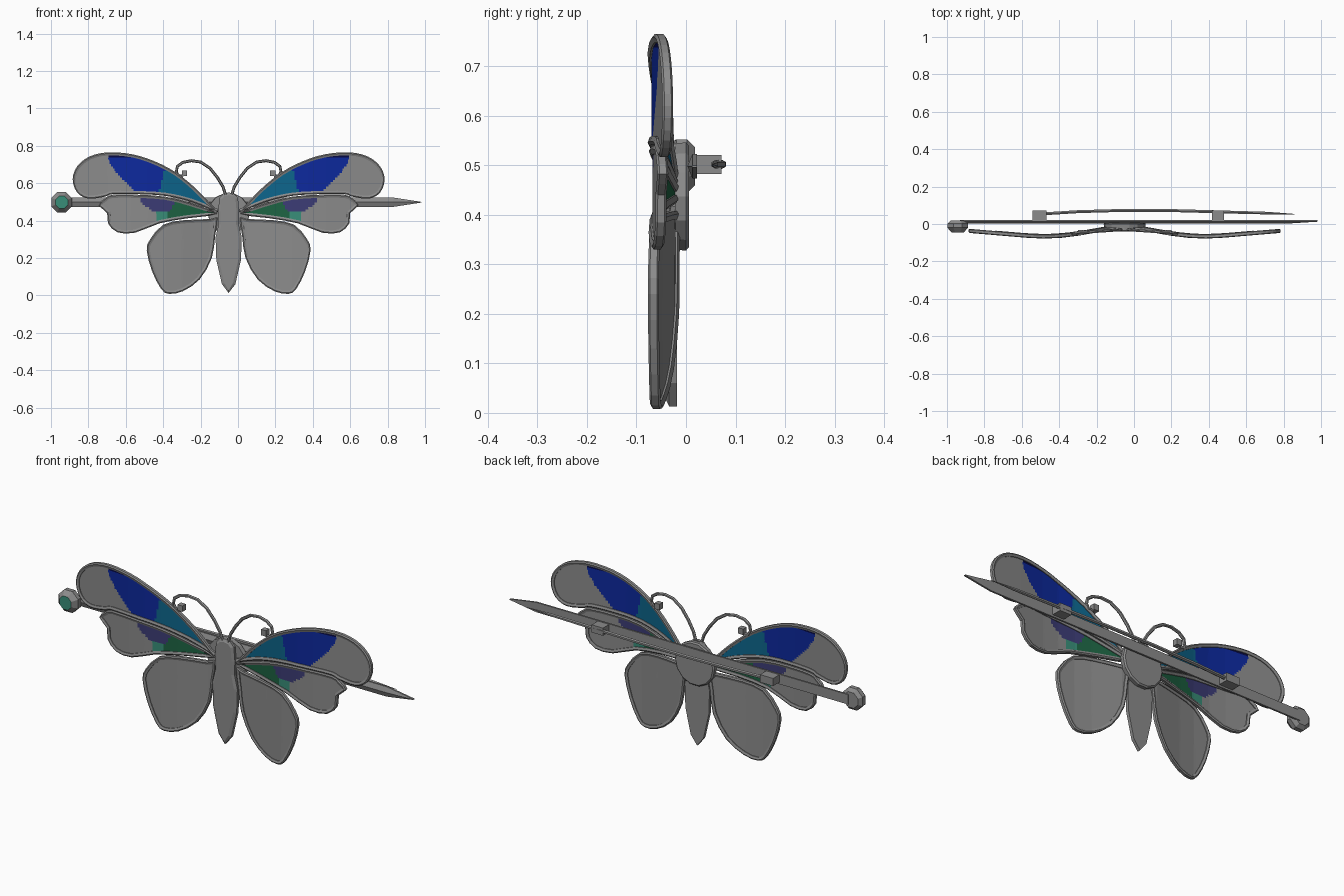
import bpy, bmesh, math
from mathutils import Vector

if "Cube" in bpy.data.objects:
    bpy.data.objects.remove(bpy.data.objects["Cube"])

CX = -0.05  # butterfly axis


def mat(name, r, g, b):
    m = bpy.data.materials.new(name)
    m.diffuse_color = (r, g, b, 1)
    m.use_nodes = True
    m.node_tree.nodes["Principled BSDF"].inputs["Base Color"].default_value = m.diffuse_color
    return m


GREY = mat("grey metal", .26, .26, .26)
TEAL = mat("teal enamel", .004, .13, .26)
BLUE = mat("blue enamel", .004, .022, .34)
NAVY = mat("navy enamel", .002, .003, .06)
GREEN = mat("green enamel", .012, .125, .055)
PURPLE = mat("violet enamel", .045, .045, .18)
MINT = mat("mint gem", .04, .27, .19)
ALL = [GREY, TEAL, BLUE, NAVY, GREEN, PURPLE, MINT]


def finish(bm, name, x=0, mirror=False, mats=(GREY,), thick=0):
    bmesh.ops.recalc_face_normals(bm, faces=bm.faces)
    me = bpy.data.meshes.new(name)
    bm.to_mesh(me)
    bm.free()
    for m in mats:
        me.materials.append(m)
    ob = bpy.data.objects.new(name, me)
    ob.location.x = x
    bpy.context.collection.objects.link(ob)
    if thick:
        md = ob.modifiers.new("thickness", 'SOLIDIFY')
        md.thickness, md.offset = thick, 0
    if mirror:
        md = ob.modifiers.new("mirror", 'MIRROR')
        md.use_mirror_merge = False
    return ob


def loft(bm, rings, closed=False, caps=True):
    vs = [[bm.verts.new(p) for p in r] for r in rings]
    n = len(vs[0])
    for i in range(len(vs) if closed else len(vs) - 1):
        a, b = vs[i], vs[(i + 1) % len(vs)]
        for j in range(n):
            bm.faces.new((a[j], a[(j + 1) % n], b[(j + 1) % n], b[j]))
    if caps and not closed:
        bm.faces.new(vs[0])
        bm.faces.new(vs[-1])
    return vs


def smooth(pts, n=3):
    """Closed Catmull-Rom through 2D points."""
    out, k = [], len(pts)
    for i in range(k):
        a, b, c, d = (Vector(pts[(i + j) % k]) for j in (-1, 0, 1, 2))
        for s in range(n):
            t = s / n
            out.append(.5 * (2 * b + (c - a) * t + (2 * a - 5 * b + 4 * c - d) * t * t
                             + (3 * b - a - 3 * c + d) * t ** 3))
    return out


def inset(pts, w):
    k = len(pts)
    area = sum(pts[i].x * pts[(i + 1) % k].y - pts[(i + 1) % k].x * pts[i].y for i in range(k))
    s = 1 if area > 0 else -1
    out = []
    for i in range(k):
        t = (pts[(i + 1) % k] - pts[i - 1]).normalized()
        out.append(pts[i] + Vector((-t.y, t.x)) * s * w)
    return out


BEND = [(-1, -.02), (0, -.02), (.1, -.026), (.25, -.052), (.34, -.063), (.43, -.067),
        (.52, -.063), (.65, -.052), (.9, -.031)]


def bend(d):
    for (a, ya), (b, yb) in zip(BEND, BEND[1:]):
        if d <= b:
            return ya + (yb - ya) * (d - a) / (b - a)
    return BEND[-1][1]


# enamel colour rules (d = distance from the axis, z = height)
def upper_rule(d, z):
    if d < .335 + (.70 - z) * .25:
        return 1
    edge = .645 - max(0, .74 - z) ** 1.5 * 1.9
    if d > edge:
        return 0
    return 3 if z > .735 and d > .5 else 2


def middle_rule(d, z):
    if z < .452:
        return 4 if d < .325 else 6 if d < .39 else 0
    if d < .265 + (.54 - z) * .55:
        return 4
    return 5 if d < .485 - (.54 - z) ** 2 * 10 else 0


def wing(name, pts, rule, n, dy=0):
    pts = smooth(pts, n)
    inner = inset(pts, .017)
    mid = inset(pts, .006)
    # raised rim
    bm = bmesh.new()
    rings = []
    for o, m, i in zip(pts, mid, inner):
        y, ym, yi = bend(o.x) + dy, bend(m.x) + dy, bend(i.x) + dy
        rings.append([(o.x, y - .007, o.y), (m.x, ym - .011, m.y), (i.x, yi - .007, i.y),
                      (i.x, yi + .007, i.y), (m.x, ym + .011, m.y), (o.x, y + .007, o.y)])
    loft(bm, rings, closed=True)
    finish(bm, name + "_rim", CX, True)
    # enamel panel, diced finely so that it bends and takes colour
    bm = bmesh.new()
    f = bm.faces.new([bm.verts.new((p.x, 0, p.y)) for p in inset(pts, .012)])
    bmesh.ops.triangulate(bm, faces=[f])
    for axis in ((1, 0, 0), (0, 0, 1)):
        for k in range(1, 75):
            bmesh.ops.bisect_plane(bm, geom=bm.verts[:] + bm.edges[:] + bm.faces[:],
                                   plane_co=Vector(axis) * k * .0121, plane_no=axis)
    for f in bm.faces:
        c = f.calc_center_median()
        f.material_index = rule(c.x, c.z)
    for v in bm.verts:
        v.co.y = bend(v.co.x) + dy
    finish(bm, name + "_panel", CX, True, ALL, .006)


wing("upper_wing", [(.06, .445), (.09, .482), (.176, .572), (.283, .658), (.396, .717),
                    (.513, .754), (.642, .765), (.743, .743), (.81, .69), (.834, .62),
                    (.81, .55), (.75, .517), (.66, .528), (.62, .541), (.487, .541),
                    (.34, .532), (.2, .50)], upper_rule, 3)
wing("middle_wing", [(.06, .437), (.2, .493), (.34, .528), (.487, .538), (.62, .538),
                     (.66, .52), (.695, .482), (.65, .44), (.645, .385), (.595, .337),
                     (.5, .335), (.37, .385), (.22, .412)], middle_rule, 2, .002)
wing("lower_wing", [(.06, .415), (.1, .408), (.24, .402), (.35, .378), (.42, .30), (.438, .24),
                    (.41, .13), (.362, .035), (.32, .008), (.245, .022), (.155, .085),
                    (.09, .20), (.072, .32)], lambda d, z: 0, 2, .001)

# body: bevelled slab from a half outline
half = [(0, .55), (.03, .543), (.05, .52), (.056, .45), (.054, .38), (.07, .31),
        (.066, .19), (.036, .06), (0, .013)]
outline = [Vector(p) for p in half] + [Vector((-x, z)) for x, z in half[-2:0:-1]]
core = inset(outline, .014)
bm = bmesh.new()
loft(bm, [[(p.x, y, p.y) for p in o] for o, y in
          ((outline, -.018), (outline, -.034), (core, -.041))])
finish(bm, "body", CX)

# back plate
bm = bmesh.new()
loft(bm, [[(r * math.cos(a * math.tau / 14), y, .437 + r * math.sin(a * math.tau / 14))
           for a in range(14)] for r, y in ((.11, -.022), (.112, .0), (.105, .006))])
finish(bm, "back_plate", CX)


# antennae and pin: tubes along paths
def tube(name, path, radii, x=0, mirror=False, sides=6):
    path = [Vector(p) for p in path]
    bm = bmesh.new()
    rings = []
    for i, p in enumerate(path):
        t = (path[min(i + 1, len(path) - 1)] - path[max(i - 1, 0)]).normalized()
        u = t.cross(Vector((0, 1, 0))).normalized()
        v = t.cross(u)
        r = radii[i] if isinstance(radii, list) else radii
        rings.append([p + r * (u * math.cos(a * math.tau / sides) + v * math.sin(a * math.tau / sides))
                      for a in range(sides)])
    loft(bm, rings)
    return finish(bm, name, x, mirror)


ant = [(.014, .53), (.03, .58), (.06, .63), (.10, .68), (.15, .713), (.20, .72), (.245, .711),
       (.274, .69), (.28, .66), (.268, .64), (.243, .636)]
tube("antenna", [(d, -.03 - .07 * d, z) for d, z in ant], .008, CX, True)


def box(name, lo, hi, x=0, mirror=False):
    bm = bmesh.new()
    loft(bm, [[(lo[0], y, lo[2]), (hi[0], y, lo[2]), (hi[0], y, hi[2]), (lo[0], y, hi[2])]
              for y in (lo[1], hi[1])])
    return finish(bm, name, x, mirror)


box("antenna_tip", (.222, -.06, .638), (.25, -.032, .668), CX, True)

# hair stick: ridged bar with a pointed end
bm = bmesh.new()
loft(bm, [[(x, .022, .498 - h), (x, .013, .498 - h), (x, .013 - .010 * h / .025, .498),
           (x, .013, .498 + h), (x, .022, .498 + h)]
          for x, h in ((-.93, .025), (.83, .025), (.98, .002))])
finish(bm, "stick_bar")

# faceted gem end with an inset stone
bm = bmesh.new()
loft(bm, [[(-.943 + r * math.cos((a + .5) * math.tau / 8), y, .498 + r * math.sin((a + .5) * math.tau / 8))
           for a in range(8)]
          for r, y in ((.042, .018), (.059, .002), (.059, -.02), (.036, -.045))])
bm.faces.ensure_lookup_table()
bm.faces[-1].material_index = 1
finish(bm, "stick_gem", mats=(GREY, MINT))

# clasp pin and its two mounts
pin = [(-.52, .052), (-.3, .066), (-.05, .073), (.2, .072), (.45, .065), (.72, .058), (.86, .053)]
tube("clasp_pin", [(x, y, .502) for x, y in pin], [.009] * 5 + [.008, .001])
box("hinge_mount", (-.542, .018, .482), (-.468, .072, .521))
box("catch_mount", (.418, .018, .482), (.482, .072, .521))
